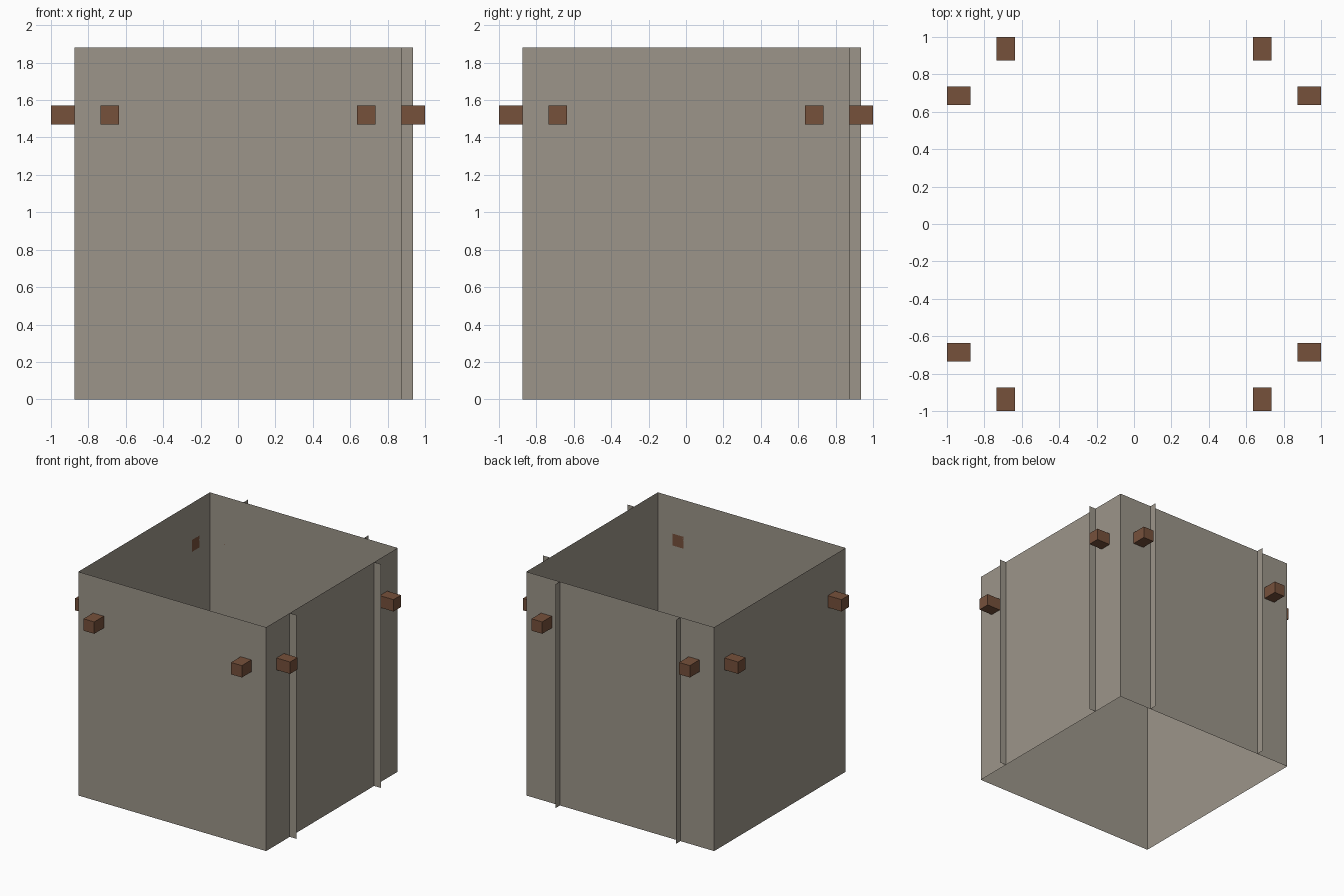
import bpy
import math
from mathutils import Matrix

if "Cube" in bpy.data.objects:
    bpy.data.objects.remove(bpy.data.objects["Cube"])


def material(name, rgb):
    m = bpy.data.materials.new(name)
    m.diffuse_color = (*rgb, 1.0)
    m.use_nodes = True
    m.node_tree.nodes["Principled BSDF"].inputs["Base Color"].default_value = m.diffuse_color
    return m


STONE = material("warm_grey", (0.335, 0.302, 0.253))
WOOD = material("brown_wood", (0.182, 0.082, 0.044))

W, H = 0.873, 1.88      # half width and height of the shell
FIN, FIN_OUT = 0.56, 0.935


def make(name, verts, faces, mat):
    me = bpy.data.meshes.new(name)
    me.from_pydata(verts, [], faces)
    me.materials.append(mat)
    ob = bpy.data.objects.new(name, me)
    bpy.context.collection.objects.link(ob)
    return ob


# Open shell: four thin walls, no floor or lid
corners = [(-W, -W), (W, -W), (W, W), (-W, W)]
make("wall_shell",
     [(x, y, z) for z in (0, H) for x, y in corners],
     [(i, (i + 1) % 4, (i + 1) % 4 + 4, i + 4) for i in range(4)], STONE)

# Thin upright fins on the right and back walls
for side, angle in (("right", 0), ("back", math.pi / 2)):
    for n, y in enumerate((-FIN, FIN), 1):
        fin = make(f"{side}_fin_{n}",
                   [(W, y, 0), (FIN_OUT, y, 0), (FIN_OUT, y, H), (W, y, H)],
                   [(0, 1, 2, 3)], STONE)
        fin.data.transform(Matrix.Rotation(angle, 4, 'Z'))

# Beam ends: a pair poking out of every wall
for k, side in enumerate(("right", "back", "left", "front")):
    for n, y in enumerate((-0.686, 0.686), 1):
        bpy.ops.mesh.primitive_cube_add(size=1)
        beam = bpy.context.object
        beam.name = f"{side}_beam_end_{n}"
        place = (Matrix.Rotation(k * math.pi / 2, 4, 'Z')
                 @ Matrix.Translation(((W + 1) / 2, y, 1.52))
                 @ Matrix.Diagonal((1 - W, 0.1, 0.1, 1)))
        beam.data.transform(place)
        beam.data.materials.append(WOOD)
